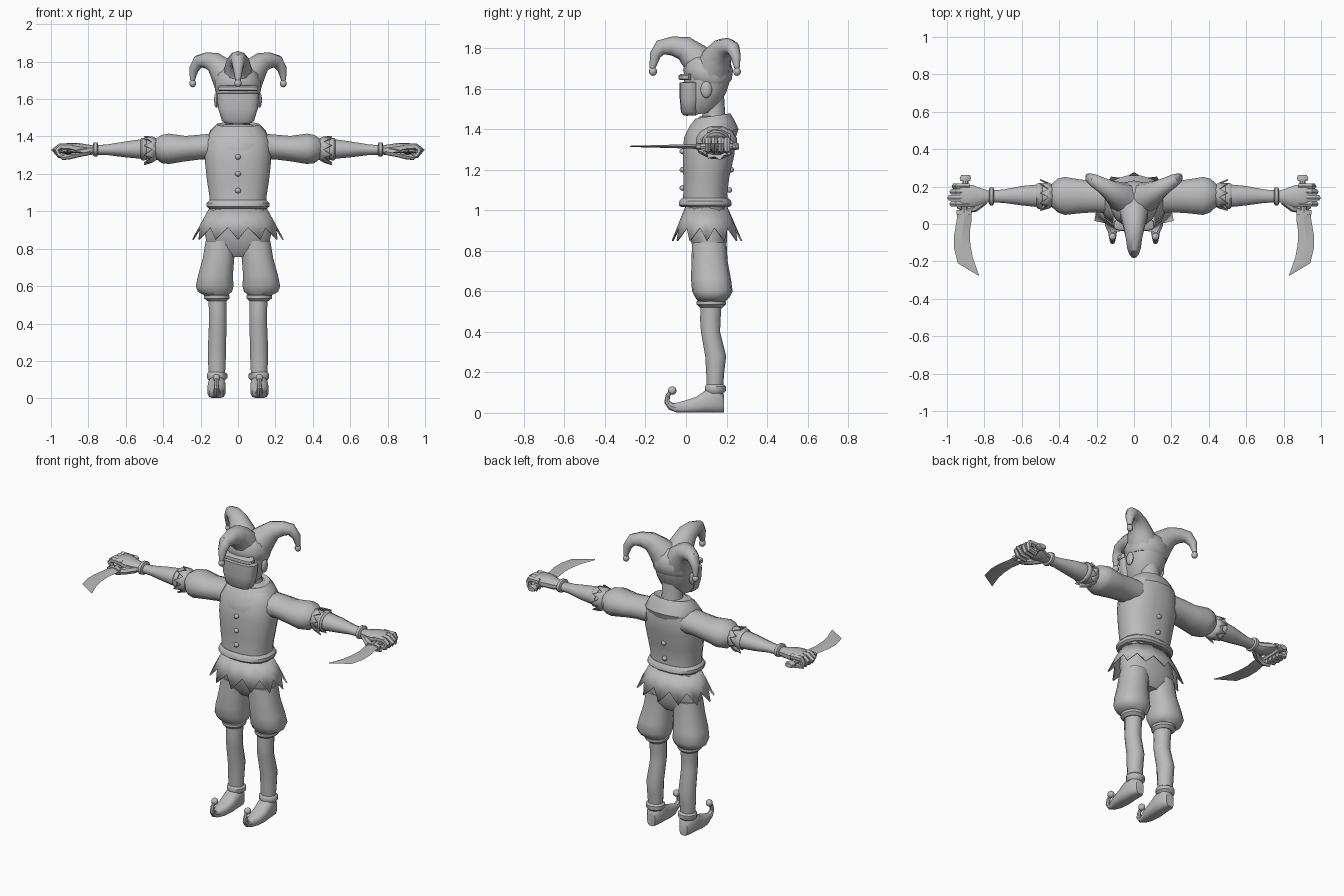
import bpy, bmesh, math
from mathutils import Vector

grey = bpy.data.materials.new("plain grey")
grey.diffuse_color = (0.5, 0.5, 0.5, 1)
AXES = {'z': lambda t, u, v: (u, v, t), 'x': lambda t, u, v: (t, u, v), 'y': lambda t, u, v: (u, t, v)}


def finish(name, bm, mirror=False, angle=40, thick=0):
    bmesh.ops.recalc_face_normals(bm, faces=bm.faces)
    me = bpy.data.meshes.new(name)
    bm.to_mesh(me)
    bm.free()
    me.materials.append(grey)
    for p in me.polygons:
        p.use_smooth = True
    me.set_sharp_from_angle(angle=math.radians(angle))
    ob = bpy.data.objects.new(name, me)
    bpy.context.collection.objects.link(ob)
    if thick:
        ob.modifiers.new("thickness", 'SOLIDIFY').thickness = thick
    if mirror:
        ob.modifiers.new("mirror", 'MIRROR')
    return ob


def bridge(bm, rows, cap=True):
    n = len(rows[0])
    for a, b in zip(rows, rows[1:]):
        for i in range(n):
            j = (i + 1) % n
            bm.faces.new((a[i], a[j], b[j], b[i]))
    if cap:
        bm.faces.new(rows[0])
        bm.faces.new(rows[-1])


def loft(name, axis, rings, n=14, power=2.0, mirror=False, tilt=0, angle=40):
    """Rings are (position, u min, u max, v min, v max)."""
    bm = bmesh.new()
    rows = []
    for t, u0, u1, v0, v1 in rings:
        row = []
        for i in range(n):
            a = 2 * math.pi * (i + .5) / n
            c, s = math.cos(a), math.sin(a)
            c = math.copysign(abs(c) ** (2 / power), c)
            s = math.copysign(abs(s) ** (2 / power), s)
            v = s * (v1 - v0) / 2
            row.append(bm.verts.new(AXES[axis](t + tilt * v, (u0 + u1) / 2 + c * (u1 - u0) / 2, (v0 + v1) / 2 + v)))
        rows.append(row)
    bridge(bm, rows)
    return finish(name, bm, mirror, angle)


def zigzag(name, axis, top, valley, tip, teeth, mirror=False):
    """Open ring of cloth ending in pointed teeth."""
    bm = bmesh.new()
    rows = []
    for pair in ((top, top), (tip, valley)):
        row = []
        for i in range(teeth * 2):
            t, u0, u1, v0, v1 = pair[i % 2]
            a = math.pi * i / teeth
            row.append(bm.verts.new(AXES[axis](t, (u0 + u1) / 2 + math.cos(a) * (u1 - u0) / 2,
                                               (v0 + v1) / 2 + math.sin(a) * (v1 - v0) / 2)))
        rows.append(row)
    bridge(bm, rows, cap=False)
    return finish(name, bm, mirror, thick=.008)


def tube(name, pts, n=10, mirror=False, ref=(0.3, 0.9, 0.1)):
    """Tapered tube through points (x, y, z, radius)."""
    bm = bmesh.new()
    P = [Vector(p[:3]) for p in pts]
    rows = []
    for k, p in enumerate(P):
        d = (P[min(k + 1, len(P) - 1)] - P[max(k - 1, 0)]).normalized()
        u = d.cross(Vector(ref)).normalized()
        w = d.cross(u)
        rows.append([bm.verts.new(p + pts[k][3] * (math.cos(2 * math.pi * i / n) * u + math.sin(2 * math.pi * i / n) * w))
                     for i in range(n)])
    bridge(bm, rows)
    return finish(name, bm, mirror)


def ball(name, loc, size, mirror=False):
    bm = bmesh.new()
    bmesh.ops.create_uvsphere(bm, u_segments=10, v_segments=7, radius=1)
    for v in bm.verts:
        v.co = Vector(loc) + Vector([v.co[i] * size[i] for i in range(3)])
    return finish(name, bm, mirror)


# Torso, hem, collar, buttons
loft("vest", 'z', [(1.03, -.155, .155, -.02, .21), (1.08, -.155, .155, -.015, .205), (1.16, -.168, .168, -.015, .215),
                   (1.27, -.18, .18, -.018, .24), (1.37, -.178, .178, -.005, .25), (1.43, -.145, .145, .03, .235),
                   (1.465, -.07, .07, .07, .2)], 16, 2.4)
loft("vest_hem", 'z', [(1.015, -.16, .16, -.025, .215), (1.025, -.17, .17, -.037, .227), (1.045, -.17, .17, -.035, .225),
                       (1.06, -.155, .155, -.02, .21)], 16, 2.4)
loft("collar", 'z', [(1.345, -.165, .165, -.015, .25), (1.38, -.172, .172, -.012, .262), (1.43, -.15, .15, .015, .24),
                     (1.465, -.115, .115, .045, .22), (1.455, -.07, .07, .07, .2)], 16, 2.1, tilt=.15)
for k, z in enumerate((1.29, 1.2, 1.11)):
    ball(f"front_button_{k}", (0, -.016, z), (.016, .016, .014))
for k, z in enumerate((1.2, 1.1)):
    ball(f"back_button_{k}", (0, .222 - .08 * (1.2 - z), z), (.016, .014, .014))

# Skirt and trousers
zigzag("pointed_skirt", 'z', (1.015, -.155, .155, -.005, .205), (.915, -.21, .21, -.04, .25),
       (.85, -.245, .245, -.07, .277), 12)
loft("hips", 'z', [(.755, -.07, .07, .07, .17), (.8, -.165, .165, .035, .2), (.88, -.18, .18, .015, .205),
                   (1.03, -.152, .152, .0, .2)], 16, 2.4)
loft("puffed_trouser", 'z', [(.84, .01, .175, .03, .2), (.75, .018, .19, .027, .205), (.66, .025, .215, .025, .222),
                             (.6, .022, .228, .03, .23), (.57, .03, .217, .045, .215), (.55, .055, .18, .06, .195)],
     14, 2.3, True)
loft("knee_band", 'z', [(.56, .06, .17, .065, .185), (.55, .045, .183, .053, .197), (.535, .045, .183, .053, .197),
                        (.52, .06, .165, .068, .18)], 14, mirror=True)
# Lower legs and shoes
loft("shin", 'z', [(.54, .06, .16, .07, .178), (.46, .06, .157, .068, .172), (.4, .06, .157, .072, .17),
                   (.28, .062, .162, .093, .2), (.2, .064, .162, .098, .19), (.09, .07, .155, .102, .182)], 12, mirror=True)
loft("ankle_band", 'z', [(.14, .07, .158, .1, .186), (.13, .055, .168, .092, .198), (.108, .055, .168, .092, .198),
                         (.095, .07, .158, .1, .186)], 12, mirror=True)
loft("shoe", 'y', [(.188, .085, .14, .0, .09), (.165, .068, .158, .0, .12), (.1, .066, .162, .0, .115),
                   (.05, .066, .164, .0, .08), (-.01, .075, .155, .0, .06), (-.05, .093, .137, .003, .05),
                   (-.07, .1, .13, .012, .045)], 12, 3, True)
tube("curled_toe", [(.115, -.04, .025, .024), (.115, -.075, .033, .019), (.115, -.094, .055, .014),
                    (.115, -.09, .085, .011), (.115, -.075, .105, .01)], 8, True, (1, 0, 0))
ball("toe_bobble", (.115, -.068, .11), (.021, .021, .021), True)

# Sleeves and forearms
loft("puffed_sleeve", 'x', [(.12, .05, .23, 1.27, 1.42), (.2, .06, .235, 1.275, 1.412), (.28, .055, .24, 1.265, 1.405),
                            (.37, .045, .255, 1.25, 1.418), (.41, .06, .245, 1.255, 1.41), (.44, .09, .215, 1.28, 1.388)],
     12, mirror=True)
loft("forearm", 'x', [(.42, .095, .21, 1.275, 1.385), (.53, .09, .212, 1.28, 1.385), (.6, .098, .205, 1.287, 1.375),
                      (.7, .112, .185, 1.3, 1.358), (.8, .115, .18, 1.302, 1.352)], 12, mirror=True)
zigzag("pointed_cuff", 'x', (.425, .1, .205, 1.28, 1.385), (.455, .082, .225, 1.26, 1.4),
       (.5, .065, .24, 1.245, 1.405), 9, True)
loft("cuff_band", 'x', [(.49, .085, .215, 1.277, 1.388), (.5, .078, .222, 1.27, 1.395), (.512, .078, .222, 1.27, 1.395),
                        (.522, .088, .214, 1.28, 1.386)], 12, mirror=True)
loft("wrist_band", 'x', [(.748, .108, .188, 1.3, 1.36), (.753, .098, .197, 1.292, 1.37), (.77, .098, .197, 1.292, 1.37),
                         (.776, .108, .188, 1.3, 1.36)], 12, mirror=True)
# Hands gripping the knives
loft("palm", 'x', [(.77, .118, .178, 1.303, 1.352), (.81, .105, .19, 1.3, 1.358), (.86, .088, .21, 1.305, 1.366),
                   (.91, .09, .215, 1.325, 1.366), (.93, .1, .21, 1.335, 1.36)], 10, 2.4, True)
for k, y in enumerate((.108, .14, .172, .202)):
    e = .982 - .012 * abs(k - 1)
    tube(f"finger_{k}", [(.88, y, 1.345, .018), (.95, y, 1.346, .018), (e, y, 1.328, .017), (.955, y, 1.3, .016),
                         (.9, y, 1.29, .013)], 6, True, (0, 1, 0))
tube("thumb", [(.8, .125, 1.32, .022), (.85, .085, 1.31, .021), (.9, .075, 1.295, .018), (.94, .095, 1.285, .012)],
     7, True, (0, 0, 1))
tube("knife_handle", [(.908, .06, 1.315, .016), (.908, .15, 1.315, .019), (.9, .235, 1.315, .016)], 8, True, (0, 0, 1))
loft("knife_pommel", 'y', [(.23, .875, .93, 1.298, 1.332), (.245, .868, .935, 1.295, 1.335),
                           (.262, .875, .925, 1.3, 1.33)], 8, mirror=True)
loft("knife_guard", 'y', [(.075, .868, .95, 1.3, 1.33), (.05, .865, .952, 1.3, 1.33)], 8, 3, True)
# Curved blade: thick in the middle of its width, thin at both edges
outer = [(.944, .06), (.948, .02), (.962, -.06), (.962, -.13), (.942, -.21), (.832, -.276)]
inner = [(.87, .06), (.868, .02), (.878, -.04), (.875, -.11), (.862, -.18), (.828, -.274)]
bm = bmesh.new()
rows = []
for k, (o, i) in enumerate(zip(outer, inner)):
    h = .013 - .002 * k
    mx, my = (o[0] + i[0]) / 2, (o[1] + i[1]) / 2
    rows.append([bm.verts.new(c) for c in ((o[0], o[1], 1.315), (mx, my, 1.315 + h), (i[0], i[1], 1.315), (mx, my, 1.315 - h))])
bridge(bm, rows)
finish("knife_blade", bm, True, 20)

# Neck, head, face mask
loft("neck", 'z', [(1.42, -.075, .075, .07, .205), (1.48, -.062, .062, .08, .195), (1.56, -.065, .065, .07, .19)], 12)
loft("head", 'z', [(1.475, -.06, .06, .0, .14), (1.51, -.09, .09, -.01, .17), (1.57, -.108, .108, -.012, .2),
                   (1.64, -.118, .118, -.01, .222), (1.7, -.115, .115, -.01, .222)], 14, 2.3, tilt=.15)
loft("face_mask", 'z', [(1.468, -.065, .065, -.012, .05), (1.485, -.088, .088, -.025, .06), (1.55, -.108, .108, -.031, .07),
                        (1.63, -.115, .115, -.031, .07), (1.632, -.105, .105, -.01, .06)], 14, 3)
loft("brow_bar", 'z', [(1.642, -.1, .1, -.03, .03), (1.648, -.108, .108, -.038, .03), (1.665, -.108, .108, -.036, .03),
                       (1.672, -.1, .1, -.025, .03)], 14, 4)
ball("ear", (.115, .1, 1.595), (.014, .028, .042), True)

# Three-horned hat
loft("hat_cap", 'z', [(1.625, -.116, .116, .03, .21), (1.645, -.126, .126, .0, .226), (1.69, -.126, .126, -.015, .232),
                      (1.74, -.105, .105, .0, .215), (1.775, -.06, .06, .04, .17)], 14, 2.2)
tube("front_horn", [(0, .1, 1.68, .1), (0, .045, 1.755, .075), (0, -.01, 1.8, .06), (0, -.07, 1.81, .047),
                    (0, -.125, 1.803, .038), (0, -.152, 1.765, .028), (0, -.166, 1.7, .014)], 10, ref=(1, 0, 0))
ball("front_bobble", (0, -.163, 1.685), (.02, .02, .022))
tube("side_horn", [(.03, .125, 1.68, .1), (.085, .155, 1.755, .073), (.125, .18, 1.795, .056), (.17, .207, 1.806, .044),
                   (.21, .23, 1.8, .036), (.236, .245, 1.76, .026), (.244, .252, 1.7, .013)], 10, True, (-.5, .85, 0))
ball("side_bobble", (.242, .252, 1.684), (.019, .019, .021), True)
